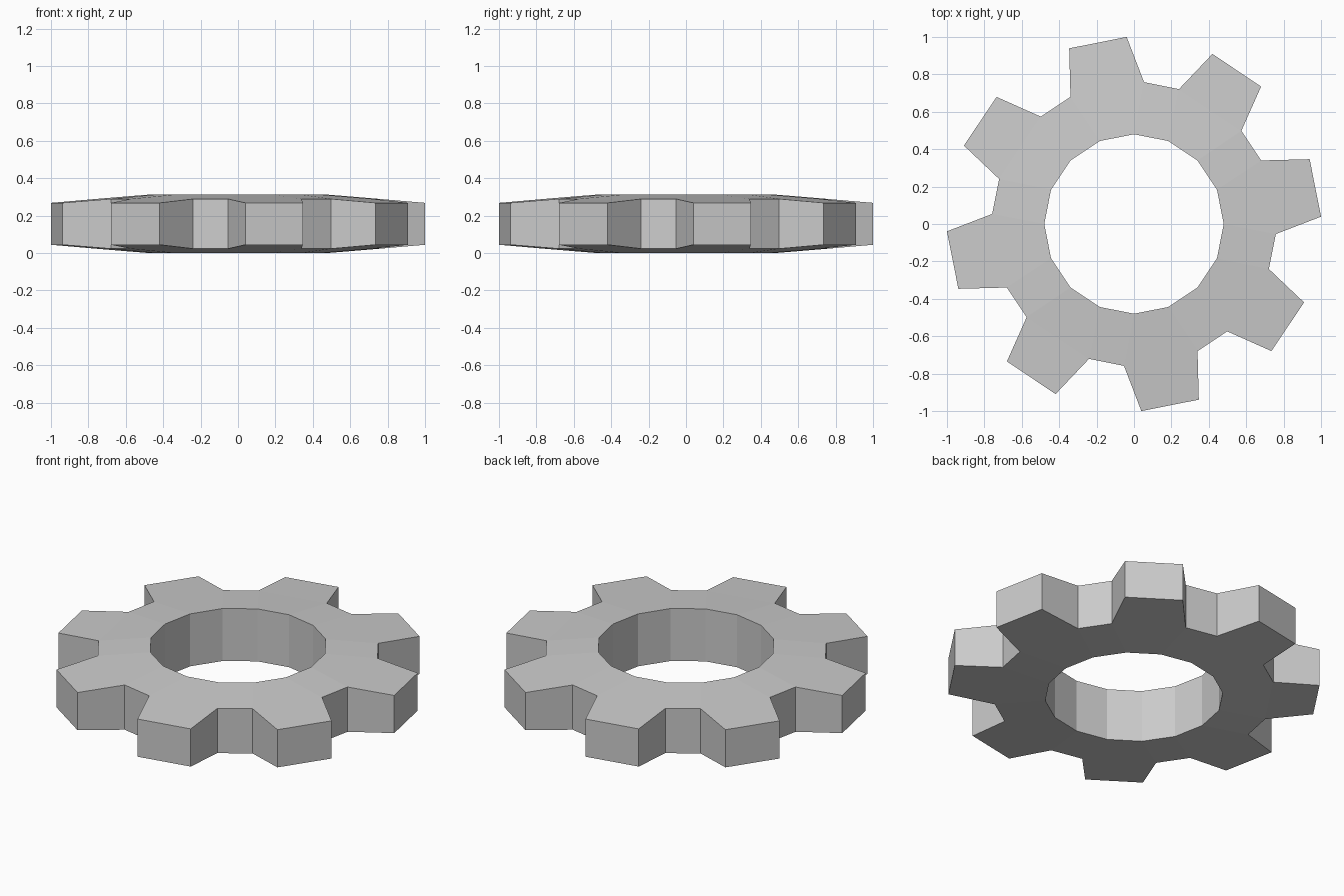
import bpy, bmesh
from math import radians, sin, cos

if "Cube" in bpy.data.objects:
    bpy.data.objects.remove(bpy.data.objects["Cube"])

TEETH = 8
MID = 0.156                      # mid height of the gear
# radius and half thickness at the bore, tooth root and tooth tip
BORE, ROOT, TIP = (0.48, 0.156), (0.76, 0.133), (1.001, 0.112)

bm = bmesh.new()


def pair(ring, angle):
    """Top and bottom vertex on a ring at the given angle."""
    r, h = ring
    x, y = r * cos(radians(angle)), r * sin(radians(angle))
    return [bm.verts.new((x, y, MID + h)), bm.verts.new((x, y, MID - h))]


def caps(*pairs):
    """Matching top and bottom faces."""
    bm.faces.new([p[0] for p in pairs])
    bm.faces.new([p[1] for p in reversed(pairs)])


def wall(a, b):
    bm.faces.new((a[1], b[1], b[0], a[0]))


# Points of each tooth sector: bore, root and tip pairs
sectors = []
for i in range(TEETH):
    c = 11.25 + i * 360 / TEETH
    sectors.append((pair(BORE, c - 11.25), pair(BORE, c + 11.25),
                    pair(ROOT, c - 15.3), pair(ROOT, c + 15.3),
                    pair(TIP, c - 9), pair(TIP, c + 9)))

for i, (b0, b1, r0, r1, t0, t1) in enumerate(sectors):
    nb0, _, nr0, _, _, _ = sectors[(i + 1) % TEETH]
    caps(b0, r0, r1, b1)         # ring under the tooth
    caps(r0, t0, t1, r1)         # tooth
    caps(b1, r1, nr0, nb0)       # ring under the gap
    for a, b in ((r0, t0), (t0, t1), (t1, r1), (r1, nr0), (b1, b0), (nb0, b1)):
        wall(a, b)

bmesh.ops.recalc_face_normals(bm, faces=bm.faces)
mesh = bpy.data.meshes.new("gear_wheel")
bm.to_mesh(mesh)
bm.free()
bpy.context.collection.objects.link(bpy.data.objects.new("gear_wheel", mesh))
